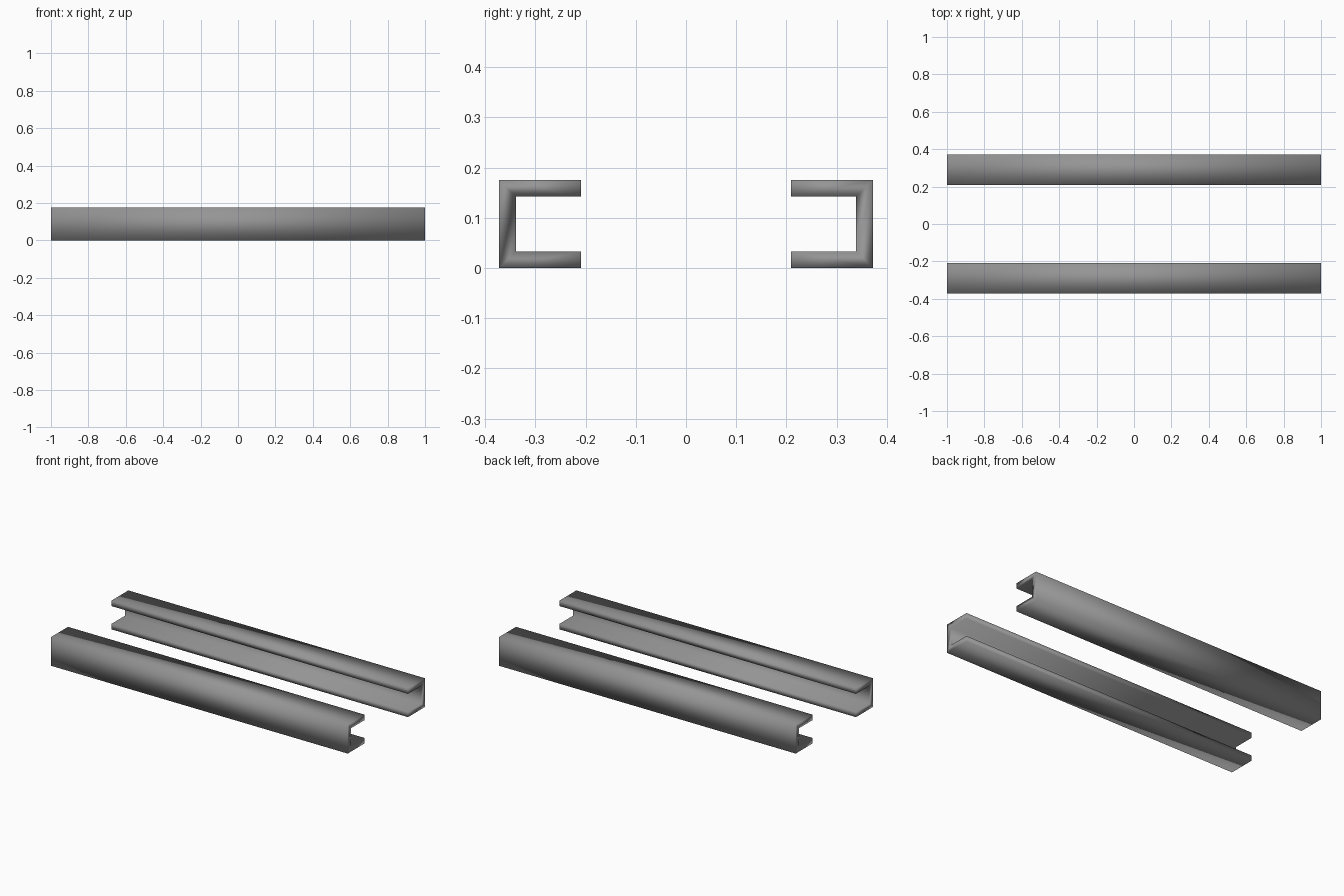
import bpy, bmesh

if "Cube" in bpy.data.objects:
    bpy.data.objects.remove(bpy.data.objects["Cube"])

# Grey steel colour
steel = bpy.data.materials.new("steel grey")
steel.diffuse_color = (0.3, 0.3, 0.3, 1)
steel.use_nodes = True
steel.node_tree.nodes["Principled BSDF"].inputs["Base Color"].default_value = steel.diffuse_color

LENGTH, HEIGHT, WALL = 2.0, 0.175, 0.033
OUTER, INNER = 0.372, 0.209


def channel(name, side):
    """C-shaped rail, open towards the centre; side is -1 front, +1 back."""
    web = OUTER - WALL
    profile = [(OUTER, 0), (OUTER, HEIGHT), (INNER, HEIGHT), (INNER, HEIGHT - WALL),
               (web, HEIGHT - WALL), (web, WALL), (INNER, WALL), (INNER, 0)]
    bm = bmesh.new()
    ring = [bm.verts.new((-LENGTH / 2, side * y, z)) for y, z in profile]
    cap = bm.faces.new(ring)
    # Extrude the profile along x, keeping the starting cap
    ext = bmesh.ops.extrude_face_region(bm, geom=[cap], use_keep_orig=True)
    moved = [g for g in ext["geom"] if isinstance(g, bmesh.types.BMVert)]
    bmesh.ops.translate(bm, verts=moved, vec=(LENGTH, 0, 0))
    bmesh.ops.recalc_face_normals(bm, faces=bm.faces)
    for f in bm.faces:
        f.smooth = True
    mesh = bpy.data.meshes.new(name)
    bm.to_mesh(mesh)
    bm.free()
    mesh.materials.append(steel)
    bpy.context.collection.objects.link(bpy.data.objects.new(name, mesh))


# Two mirrored rails
channel("front_channel", -1)
channel("back_channel", 1)
